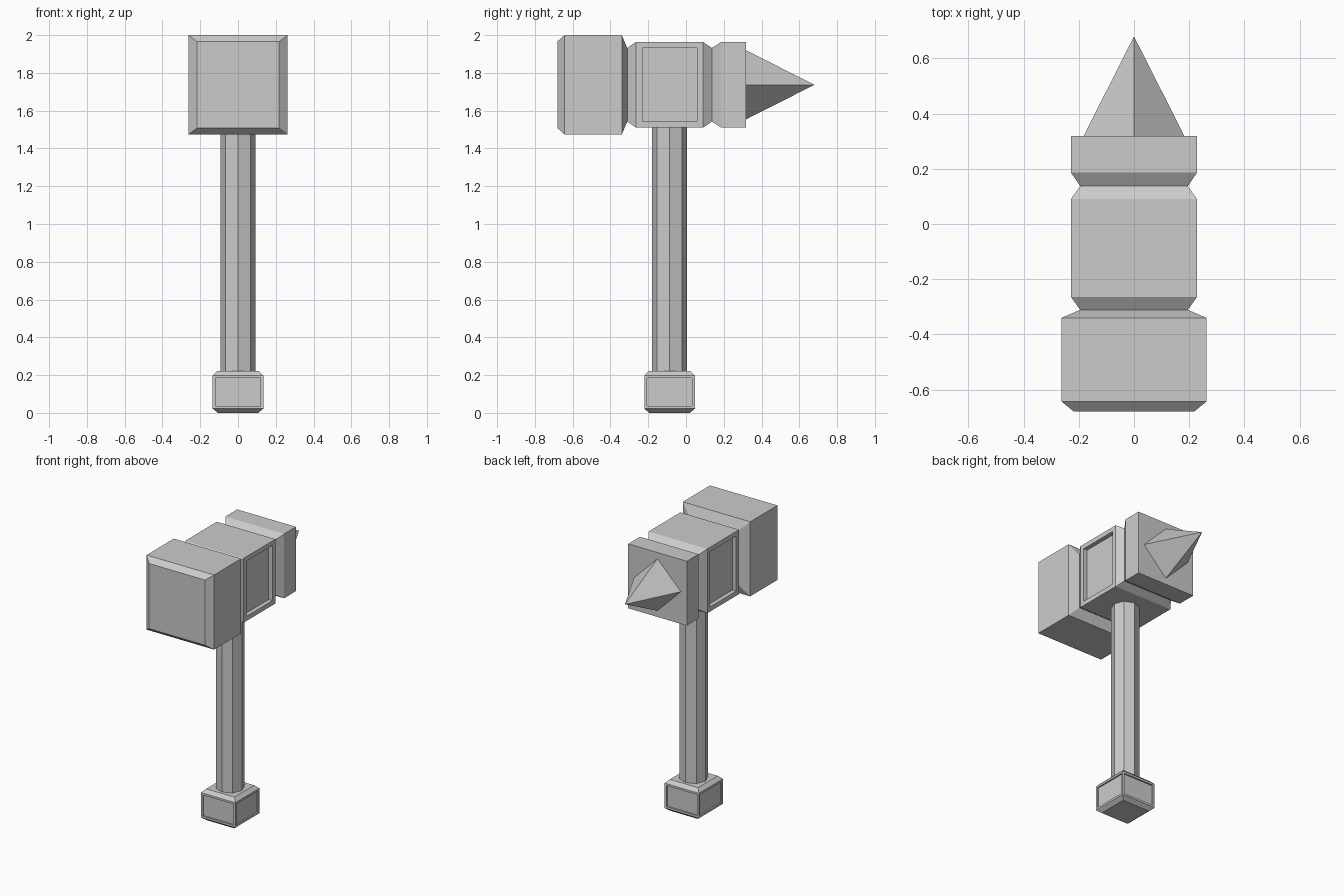
import bpy, bmesh, math

if "Cube" in bpy.data.objects:
    bpy.data.objects.remove(bpy.data.objects["Cube"])

HEAD_Z = 1.737      # height of the head's axis
GRIP_Y = -0.087     # the handle sits under the middle block


def make_object(name, bm):
    bmesh.ops.recalc_face_normals(bm, faces=bm.faces)
    mesh = bpy.data.meshes.new(name)
    bm.to_mesh(mesh)
    bm.free()
    obj = bpy.data.objects.new(name, mesh)
    bpy.context.collection.objects.link(obj)
    return obj


def loft(sections):
    """Skin a list of closed rings (equal point counts) and cap both ends."""
    bm = bmesh.new()
    rings = [[bm.verts.new(p) for p in s] for s in sections]
    n = len(rings[0])
    for a, b in zip(rings, rings[1:]):
        for i in range(n):
            j = (i + 1) % n
            bm.faces.new((a[i], a[j], b[j], b[i]))
    bm.faces.new(rings[0])
    bm.faces.new(rings[-1])
    bmesh.ops.recalc_face_normals(bm, faces=bm.faces)
    return bm


def recess(bm, test, border, depth):
    """Sink a straight-walled panel into every face that passes the test."""
    for f in [f for f in bm.faces if test(f)]:
        normal = f.normal.copy()
        bmesh.ops.inset_region(bm, faces=[f], thickness=border)
        floor = bmesh.ops.extrude_discrete_faces(bm, faces=[f])["faces"][0]
        bmesh.ops.translate(bm, verts=floor.verts, vec=normal * -depth)


CORNERS = ((-1, -1), (1, -1), (1, 1), (-1, 1))

# Head: square sections along y (y, half width, half height)
profile = [(-0.68, 0.218, 0.230), (-0.643, 0.263, 0.263), (-0.34, 0.263, 0.263),
           (-0.311, 0.195, 0.195), (-0.264, 0.229, 0.227), (0.09, 0.229, 0.227),
           (0.137, 0.195, 0.195), (0.187, 0.229, 0.227), (0.318, 0.229, 0.227)]
head = loft([[(sx * w, y, HEAD_Z + sz * h) for sx, sz in CORNERS]
             for y, w, h in profile])
# Sunken panels on both cheeks of the middle block
recess(head, lambda f: abs(f.normal.x) > 0.99
       and abs(f.calc_center_median().y - GRIP_Y) < 0.05, 0.046, 0.03)
make_object("hammer_head", head)

# Spike: four-sided pyramid with corners up, down, left and right
bpy.ops.mesh.primitive_cone_add(vertices=4, radius1=0.183, radius2=0, depth=0.362,
                                location=(0, 0.499, HEAD_Z),
                                rotation=(-math.pi / 2, 0, 0))
bpy.context.object.name = "spike"

# Handle: octagonal shaft with corners on the axes
bpy.ops.mesh.primitive_cylinder_add(vertices=8, radius=0.0925, depth=1.32,
                                    location=(0, GRIP_Y, 0.87))
bpy.context.object.name = "handle"

# Pommel: chamfered block with shallow side panels
pommel = loft([[(sx * w, GRIP_Y + sy * w, z) for sx, sy in CORNERS]
               for z, w in ((0, 0.107), (0.022, 0.134), (0.198, 0.134), (0.222, 0.11))])
recess(pommel, lambda f: abs(f.normal.z) < 0.01, 0.02, 0.01)
make_object("pommel", pommel)
